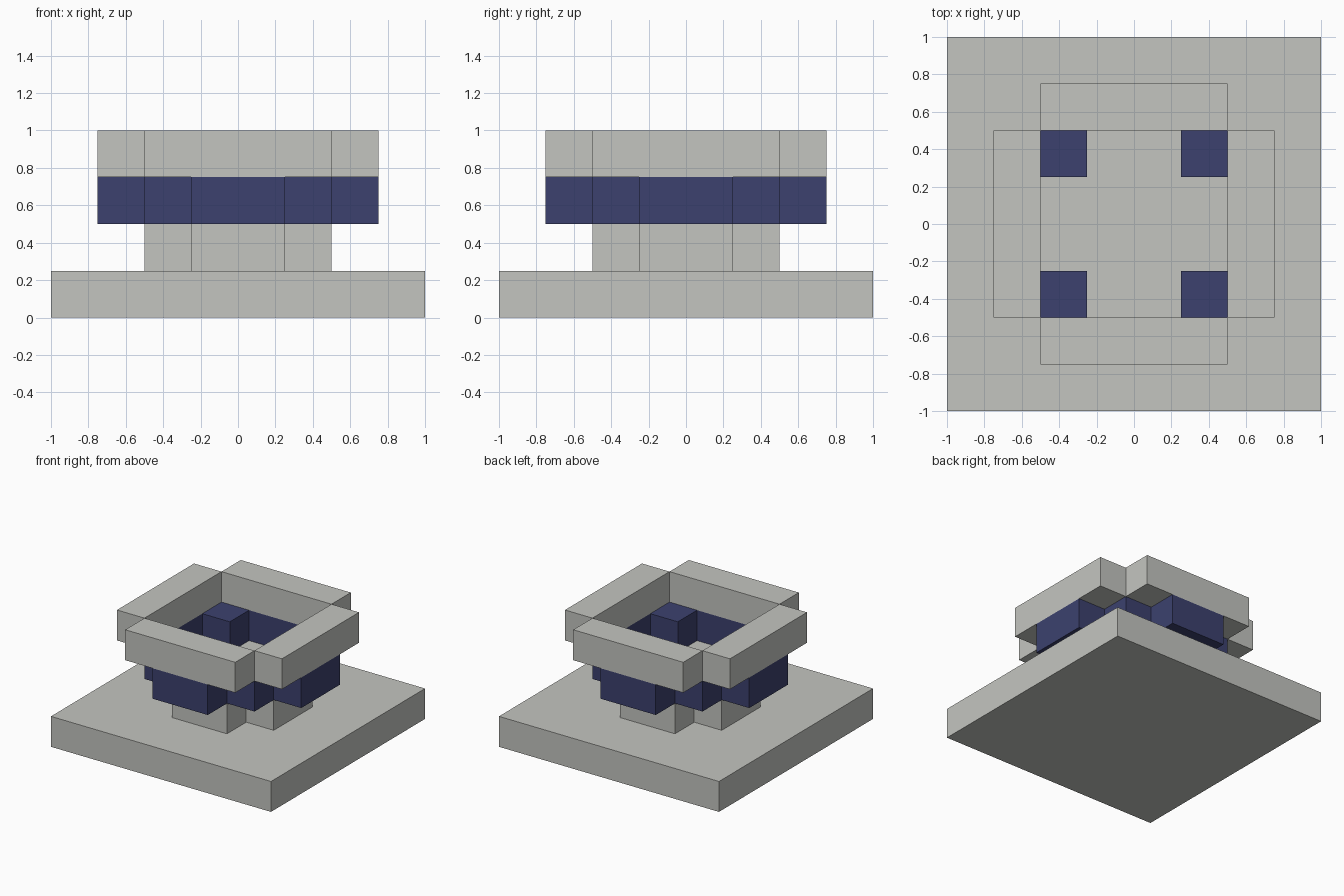
import bpy
import bmesh
from math import radians
from mathutils import Matrix, Vector

cube = bpy.data.objects.get("Cube")
if cube:
    bpy.data.objects.remove(cube, do_unlink=True)

STEP = 0.25  # height of every layer


def material(name, rgb):
    mat = bpy.data.materials.new(name)
    mat.use_nodes = True
    colour = (*rgb, 1)
    mat.diffuse_color = colour
    mat.node_tree.nodes["Principled BSDF"].inputs["Base Color"].default_value = colour
    return mat


def link(name, bm, mat):
    bmesh.ops.recalc_face_normals(bm, faces=bm.faces)
    mesh = bpy.data.meshes.new(name)
    bm.to_mesh(mesh)
    bm.free()
    mesh.materials.append(mat)
    obj = bpy.data.objects.new(name, mesh)
    bpy.context.collection.objects.link(obj)


def box(name, mat, centre, size, layer, turn=0):
    """One-layer box, turned in quarter steps about the z axis."""
    bm = bmesh.new()
    bmesh.ops.create_cube(bm, size=1)
    place = Matrix.Translation((*centre, (layer + 0.5) * STEP))
    scale = Matrix.Diagonal((*size, STEP, 1))
    bm.transform(Matrix.Rotation(radians(90 * turn), 4, "Z") @ place @ scale)
    link(name, bm, mat)


stone = material("pale_grey_stone", (0.552, 0.558, 0.527))
blue = material("dark_blue", (0.045, 0.053, 0.156))

# Square base slab
box("base_slab", stone, (0, 0), (2, 2), 0)

# Solid plus-shaped neck, extruded from its outline
bm = bmesh.new()
quarter = [(0.5, -0.25), (0.5, 0.25), (0.25, 0.25)]
outline = [Matrix.Rotation(radians(90 * k), 3, "Z") @ Vector((x, y, STEP))
           for k in range(4) for x, y in quarter]
face = bm.faces.new([bm.verts.new(p) for p in outline])
top = bmesh.ops.extrude_face_region(bm, geom=[face])["geom"]
bmesh.ops.translate(bm, vec=(0, 0, STEP),
                    verts=[v for v in top if isinstance(v, bmesh.types.BMVert)])
link("plus_neck", bm, stone)

# Blue ring of side and corner blocks, topped by the four rim bars
for turn, side in enumerate(("front", "left", "back", "right")):
    box(f"{side}_blue_block", blue, (0, -0.625), (0.5, 0.25), 2, turn)
    box(f"{side}_corner_block", blue, (0.375, -0.375), (0.25, 0.25), 2, turn)
    box(f"{side}_rim_bar", stone, (0, -0.625), (1, 0.25), 3, turn)
